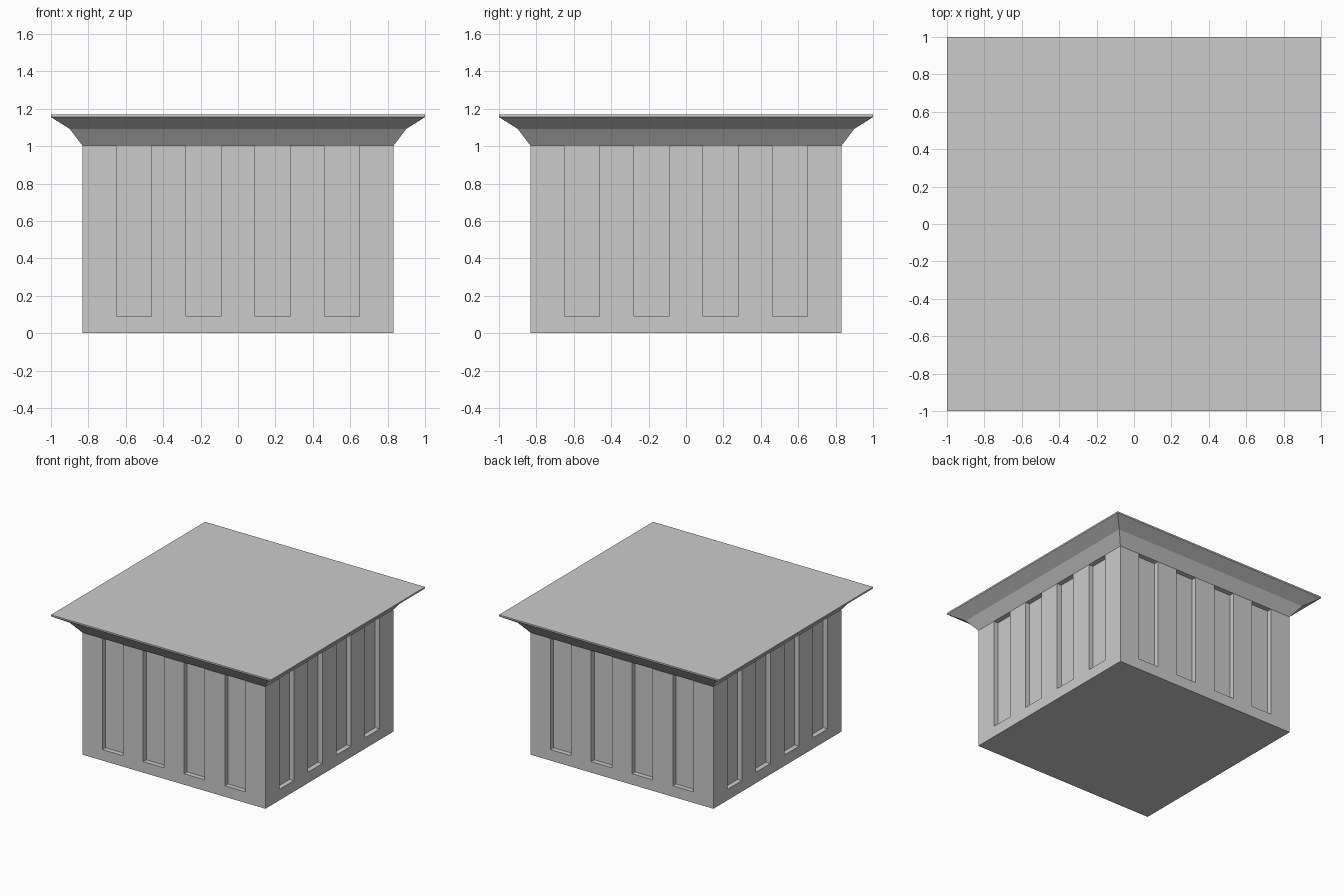
import bpy
import bmesh
from math import pi
from mathutils import Matrix

cube = bpy.data.objects.get("Cube")
if cube:
    bpy.data.objects.remove(cube, do_unlink=True)

HALF, HEIGHT = 0.832, 1.003          # body half width and height
SILL, DEPTH = 0.09, 0.04             # recess bottom and depth
SLOT, PITCH = 0.187, 0.371           # recess width and spacing

# Single stone colour
stone = bpy.data.materials.new("light grey stone")
stone.use_nodes = True
grey = (0.6, 0.6, 0.6, 1)
stone.diffuse_color = grey
stone.node_tree.nodes["Principled BSDF"].inputs["Base Color"].default_value = grey


def finish(bm, name):
    """Weld, close and orient the mesh, then add it to the scene."""
    bmesh.ops.remove_doubles(bm, verts=bm.verts, dist=0.0005)
    bmesh.ops.holes_fill(bm, edges=bm.edges, sides=0)
    bmesh.ops.recalc_face_normals(bm, faces=bm.faces)
    mesh = bpy.data.meshes.new(name)
    bm.to_mesh(mesh)
    bm.free()
    mesh.materials.append(stone)
    obj = bpy.data.objects.new(name, mesh)
    bpy.context.collection.objects.link(obj)


# Body: the same wall with four tall recesses, turned to each side
bm = bmesh.new()
slots = [(c * PITCH - SLOT / 2, c * PITCH + SLOT / 2) for c in (1.5, 0.5, -0.5, -1.5)]
front, back = -HALF, DEPTH - HALF
for turn in range(4):
    spin = Matrix.Rotation(turn * pi / 2, 3, 'Z')

    def face(points):
        bm.faces.new([bm.verts.new(spin @ Matrix.Translation(p).translation) for p in points])

    outline = [(-HALF, front, 0), (HALF, front, 0), (HALF, front, HEIGHT)]
    for left, right in slots:
        outline += [(right, front, HEIGHT), (right, front, SILL),
                    (left, front, SILL), (left, front, HEIGHT)]
        # Recess back panel, sill and two reveals
        face([(left, back, SILL), (right, back, SILL),
              (right, back, HEIGHT), (left, back, HEIGHT)])
        face([(left, front, SILL), (right, front, SILL),
              (right, back, SILL), (left, back, SILL)])
        for x in (left, right):
            face([(x, front, SILL), (x, back, SILL),
                  (x, back, HEIGHT), (x, front, HEIGHT)])
    face(outline + [(-HALF, front, HEIGHT)])
finish(bm, "recessed_body")

# Cornice: square rings flaring out to a thin flat rim
bm = bmesh.new()
profile = [(HALF, HEIGHT), (0.9, 1.092), (1, 1.155), (1, 1.168)]
rings = [[bm.verts.new((sx * r, sy * r, z))
          for sx, sy in ((-1, -1), (1, -1), (1, 1), (-1, 1))] for r, z in profile]
for low, high in zip(rings, rings[1:]):
    for i in range(4):
        j = (i + 1) % 4
        bm.faces.new((low[i], low[j], high[j], high[i]))
finish(bm, "flared_cornice")
